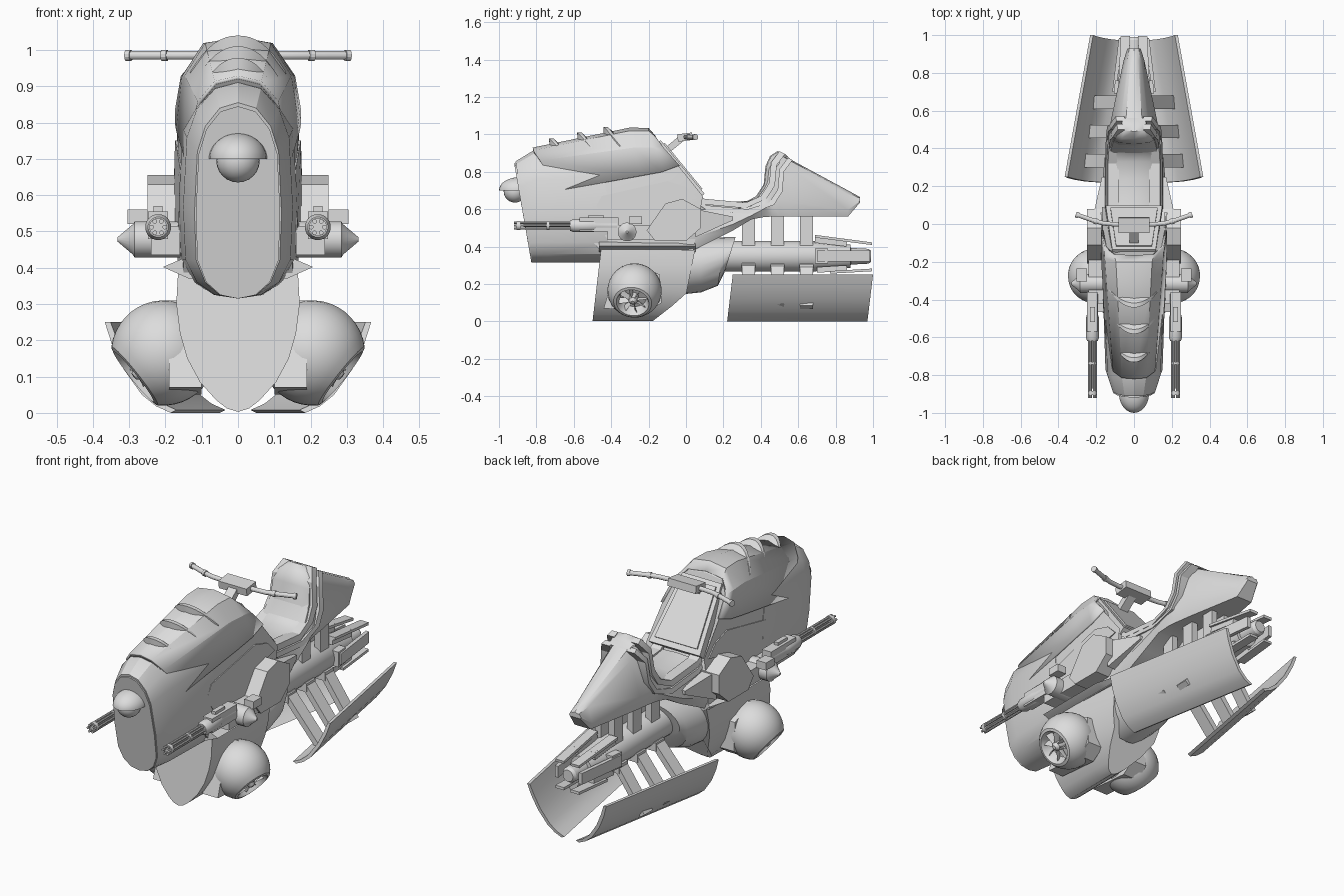
import bpy, bmesh, math
from mathutils import Vector, Matrix
from mathutils.bvhtree import BVHTree

if "Cube" in bpy.data.objects:
    bpy.data.objects.remove(bpy.data.objects["Cube"])

grey = bpy.data.materials.new("hull_grey")
grey.diffuse_color = (0.72, 0.72, 0.72, 1)
grey.use_nodes = True
grey.node_tree.nodes["Principled BSDF"].inputs["Base Color"].default_value = grey.diffuse_color


def mesh(name, verts, faces, mirror=False, angle=28):
    me = bpy.data.meshes.new(name)
    me.from_pydata([tuple(v) for v in verts], [], faces)
    bm = bmesh.new()
    bm.from_mesh(me)
    bmesh.ops.recalc_face_normals(bm, faces=bm.faces)
    bm.to_mesh(me)
    bm.free()
    me.materials.append(grey)
    ob = bpy.data.objects.new(name, me)
    bpy.context.collection.objects.link(ob)
    if mirror:
        ob.modifiers.new("mirror", "MIRROR").use_mirror_merge = False
    bpy.ops.object.select_all(action='DESELECT')
    ob.select_set(True)
    bpy.context.view_layer.objects.active = ob
    bpy.ops.object.shade_smooth_by_angle(angle=math.radians(angle))
    return ob


def loft(name, rings, mirror=False, cap=True, closed=True, angle=28):
    n = len(rings[0])
    verts = [p for r in rings for p in r]
    faces = []
    for i in range(len(rings) - 1):
        for j in range(n if closed else n - 1):
            k = (j + 1) % n
            faces.append((i*n + j, i*n + k, i*n + n + k, i*n + n + j))
    if cap:
        faces += [tuple(range(n)), tuple(range((len(rings) - 1)*n, len(rings)*n))]
    return mesh(name, verts, faces, mirror, angle)


def full(half):
    """Complete a half outline across x = 0."""
    return list(half) + [(-x, y, z) for x, y, z in reversed(half) if x > 1e-5]


def prism(name, yz, x0, x1, mirror=False):
    return loft(name, [[(x, y, z) for y, z in yz] for x in (x0, x1)], mirror)


def tube(name, path, n=20, mirror=False, sy=1.0):
    """Round sections along a path of (point, radius)."""
    pts = [Vector(p) for p, r in path]
    rings = []
    for i, (p, r) in enumerate(path):
        d = (pts[min(i + 1, len(pts) - 1)] - pts[max(i - 1, 0)]).normalized()
        up = Vector((0, 0, 1)) if abs(d.z) < .9 else Vector((0, 1, 0))
        u = d.cross(up).normalized()
        v = u.cross(d)
        rings.append([pts[i] + r*(math.cos(a)*u + sy*math.sin(a)*v)
                      for a in (2*math.pi*(k + .5)/n for k in range(n))])
    return loft(name, rings, mirror)


def bar(name, p, q, w, h, mirror=False):
    """Rectangular bar; w is its width along y or x, h its thickness."""
    p, q = Vector(p), Vector(q)
    d = (q - p).normalized()
    u = Vector((0, 1, 0)) if abs(d.y) < .7 else Vector((1, 0, 0))
    v = d.cross(u).normalized()
    ring = [u*w/2*a + v*h/2*b for a, b in ((1, 1), (-1, 1), (-1, -1), (1, -1))]
    return loft(name, [[p + c for c in ring], [q + c for c in ring]], mirror)


# nose shield with its rounded front plate
nose = [(0, .315), (.05, .325), (.09, .36), (.115, .42), (.12, .55), (.112, .72),
        (.09, .79), (.05, .84), (0, .855)]
def nose_ring(wide, lift, back):
    return full([(x*wide, -.82 - (z - .315)*.17 + back, z + lift*max(0, z - .4)/.455) for x, z in nose])
loft("nose_shield", [nose_ring(1, 0, 0), nose_ring(1.26, .055, .09), nose_ring(1.36, .09, .45)])
loft("nose_plate", [nose_ring(.97, -.01, -.007), nose_ring(.97, -.01, .01)])

# headlamp and its hood
def ball(name, c, rad, low=-math.pi/2, n=24, m=12):
    rings = []
    for i in range(m + 1):
        t = low + (math.pi/2 - low)*i/m
        rings.append([(c[0] + rad[0]*math.cos(t)*math.cos(a), c[1] + rad[1]*math.cos(t)*math.sin(a),
                       c[2] + rad[2]*math.sin(t)) for a in (2*math.pi*k/n for k in range(n))])
    return loft(name, rings)
ball("headlamp", (0, -.915, .695), (.06, .06, .06))
ball("headlamp_hood", (0, -.895, .70), (.08, .105, .07), 0)

# main cowl body
S = [[(0, -.82, .92), (.06, -.815, .905), (.105, -.78, .85), (.14, -.68, .69), (.152, -.56, .5), (.15, -.46, .38)],
     [(0, -.30, 1.027), (.085, -.30, 1.01), (.14, -.28, .92), (.163, -.24, .77), (.17, -.2, .55), (.165, -.2, .38)],
     [(0, -.2, 1.025), (.09, -.2, 1.01), (.147, -.18, .92), (.166, -.13, .79), (.172, -.05, .55), (.165, -.05, .38)],
     [(0, -.165, .985), (.10, -.16, .975), (.15, -.12, .92), (.166, -.035, .825), (.17, .09, .67), (.165, .04, .38)]]
body = loft("cowl_body", [full([p for p in s] + [(0, s[-1][1], .38)]) for s in S], angle=20)

# overlapping roof shell on the cowl
roof = []
for s in S:
    half = [(x*1.03 + (.003 if x else 0), y, z + .009) for x, y, z in s[:4]]
    roof.append([(-x, y, z) for x, y, z in reversed(half[1:])] + half)
ob = loft("roof_shell", roof, cap=False, closed=False, angle=20)
ob.modifiers.new("thick", "SOLIDIFY").thickness = .012

# curved ribs over the roof
for i, y0 in enumerate((-.72, -.57, -.43, -.29)):
    if i == 3:
        continue
    rings = []
    for k in range(-8, 9):
        s = k/8
        y = y0 + .08*s*s
        z = .935 + (y + .82)*.212 - .10*abs(s)**2.2
        t = 1 - .75*s*s
        x = s*(.108 + .012*i)
        rings.append([(x, y - .01*t, z - .02), (x, y - .012*t, z + .022*t), (x, y + .012*t, z + .022*t), (x, y + .05*t, z - .015)])
    loft("roof_rib", rings)

# dashboard panel with frame on the sloping rear of the cowl
def dash(x, t, out):
    return (x, -.165 + .255*t + .77*out, .985 - .31*t + .64*out)
def dash_ring(a, b, w0, w1, out):
    return [dash(-w0, a, out), dash(w0, a, out), dash(w1, b, out), dash(-w1, b, out)]
loft("dash_frame", [dash_ring(.08, 1, .115, .15, -.03), dash_ring(.08, 1, .115, .15, .012)])
loft("dash_panel", [dash_ring(.14, .93, .095, .125, -.03), dash_ring(.14, .93, .095, .125, .02)])

# side panels laid on the cowl
bm = bmesh.new()
bm.from_mesh(body.data)
tree = BVHTree.FromBMesh(bm)
def plate(name, yz, out):
    rings = []
    for o in (-.01, out):
        ring = []
        for y, z in yz:
            hit = tree.ray_cast(Vector((1, y, z)), Vector((-1, 0, 0)))[0]
            ring.append(((hit.x if hit else .165) + o, y, z))
        rings.append(ring)
    loft(name, rings, True)
plate("side_panel", [(-.49, .6), (-.45, .67), (-.1, .75), (.0, .72), (.06, .66), (-.1, .62), (-.2, .48), (-.38, .44), (-.43, .52)], .006)
bm.free()

# tail body: y, top, bottom, half width at top and at waist
tail = [(-.1, .65, .38, .16, .17), (.05, .64, .385, .15, .17), (.25, .62, .485, .14, .165), (.35, .63, .545, .13, .155),
        (.42, .74, .558, .115, .145), (.46, .84, .56, .10, .138), (.50, .9, .56, .075, .13), (.56, .865, .56, .07, .12),
        (.866, .70, .56, .035, .055), (.93, .665, .635, .025, .035)]
loft("tail_body", [full([(0, y, t), (wt*.6, y, t - .008), (wt, y, t - (t - b)*.16), (ww, y, b + (t - b)*.25),
                         (ww*.85, y, b), (0, y, b)]) for y, t, b, wt, ww in tail], angle=35)

# seat cushion with rounded backrest
top = [(.08, .655), (.14, .645), (.24, .638), (.33, .645), (.385, .675), (.415, .73), (.425, .83), (.45, .885), (.49, .91), (.53, .895)]
rings = []
for i, (y, z) in enumerate(top):
    w = (.125, .125, .125, .122, .118, .114, .108, .092, .07, .06)[i]
    dy, dz = (0, -.04) if i < 4 else (.03, -.03)
    rings.append(full([(0, y, z), (w*.7, y + dy*.15, z + dz*.1), (w, y + dy*.6, z + dz*.6), (w, y + dy, z + dz), (0, y + dy, z + dz)]))
loft("seat", rings, angle=40)

# stepped rims round the seat
rim = [(.07, .675), (.10, .655), (.32, .635), (.40, .67), (.445, .74), (.455, .85), (.50, .91)]
for k, (x0, x1, w) in enumerate(((.1, .138, .03), (.1, .148, .025))):
    rings = []
    for i, (y, z) in enumerate(rim):
        f = (1, 1, 1, .96, .92, .84, .62)[i]
        y2, z2 = y + (.045*k if i > 2 else .01*k), z - .035*k
        e = (0, -w) if i < 3 else (w, -w*.5)
        rings.append([(x0*f*.8, y2, z2), (x1*f, y2, z2), (x1*f + .006, y2 + e[0], z2 + e[1]), (x0*f*.8, y2 + e[0], z2 + e[1])])
    loft("seat_rim", rings, True)

# handlebars
bar("handlebar_stem", (0, -.12, .9), (0, -.015, .985), .05, .035)
bar("handlebar_block", (0, -.045, .98), (0, .035, .99), .165, .04)
tube("handlebar", [((x, y, .985), .012) for x, y in ((.05, 0), (.1, -.002), (.16, .003), (.22, .02), (.305, .05))], 12, True)
for a, b in (((.195, .012), (.21, .016)), ((.295, .046), (.308, .051))):
    tube("grip_ring", [((*a, .985), .016), ((*b, .985), .016)], 12, True)

# lower hull, the ridge above it and the rear shroud
U = [(0, .39), (.165, .39), (.17, .3), (.16, .22), (.14, .15), (.105, .085), (.06, .035), (.03, .012), (0, .003)]
def rear(z):
    return -.18 + z/.14*.18 if z < .14 else (z - .14)*.2
loft("lower_hull", [full([(x, -.455 - (.38 - z)*.118, z) for x, z in U]),
                    full([(x, -.25, z) for x, z in U]),
                    full([(x*.93, rear(z), z) for x, z in U])])
loft("hull_ridge", [[(x - .03, y, z) if x < .17 else (x - d, y, z) for x, z in ((.16, .435), (.207, .402), (.165, .37), (.13, .37), (.13, .43))]
                    for y, d in ((-.465, 0), (-.05, 0), (.05, .03))], True)
loft("rear_shroud", [[(rx*math.cos(a), y + dy*math.sin(a), zc + rz*math.sin(a)) for a in (2*math.pi*k/24 for k in range(24))]
                     for y, zc, rx, rz, dy in ((-.06, .29, .15, .15, 0), (.08, .3, .15, .145, 0), (.19, .32, .14, .13, .02), (.235, .355, .125, .095, .03))])

# side thruster pods: ball cut open downwards and outwards, with a turbine inside
axis = Vector((.78, -.1, -.62)).normalized()
rot = axis.to_track_quat('Z', 'Y').to_matrix()
C = Vector((.205, -.275, .165))
prof = [(.0, -.145)] + [(.145*math.sin(t), -.145*math.cos(t)) for t in (math.radians(9*k) for k in range(1, 16))]
prof += [(.088, .106), (.078, .085), (.07, .05), (0.001, .05)]
loft("thruster_pod", [[C + rot @ Vector((r*math.cos(a), r*math.sin(a), h)) for a in (2*math.pi*k/32 for k in range(32))]
                      for r, h in [(max(r, .001), h) for r, h in prof]], True, angle=35)
tube("thruster_hub", [(C + axis*.04, .028), (C + axis*.09, .024), (C + axis*.105, .01)], 16, True)
for k in range(8):
    a = 2*math.pi*k/8
    f = lambda r, h, da: C + rot @ Vector((r*math.cos(a + da), r*math.sin(a + da), h))
    loft("thruster_blade", [[f(.02, .06, 0), f(.02, .09, .3), f(.02, .095, .3), f(.02, .065, 0)],
                            [f(.077, .06, 0), f(.077, .09, .2), f(.077, .095, .2), f(.077, .065, 0)]], True)
# fairing that carries the pod
prism("pod_fairing", [(-.44, .07), (-.39, .24), (-.27, .31), (-.14, .25), (-.13, .1), (-.2, .05)], .1, .19, True)

# engine barrel, nozzle, clamps and fins
tube("engine", [((0, .15, .348), .083), ((0, .69, .348), .083), ((0, .7, .348), .08), ((0, .88, .348), .062),
                ((0, .881, .348), .045), ((0, .975, .348), .04), ((0, .99, .348), .03)], 24)
bar("side_clamp", (.082, .69, .35), (.075, .76, .35), .05, .08, True)
bar("side_fin", (.105, .7, .35), (.07, .985, .35), .02, .06, True)
bar("upper_fin", (.06, .69, .455), (.045, .995, .415), .05, .014, True)
bar("upper_fin_base", (.055, .69, .44), (.05, .86, .42), .035, .04, True)
bar("lower_fin", (.055, .77, .262), (.045, .995, .275), .05, .014, True)
bar("lower_fin_base", (.05, .7, .275), (.045, .86, .285), .035, .03, True)

# struts up to the tail and down to the runner panels
for i, y in enumerate((.335, .49, .645)):
    bar("tail_strut", (.04, y, .38), (.04, y, .6), .07, .035, True)
    bar("panel_strut", (.05, y, .315), (.25 - .015*i, y, .085 - .005*i), .07, .03, True)
    bar("strut_foot", (0, y, .285), (.085, y, .285), .075, .045, True)

# curved runner panels
arc = [(.367, .25), (.348, .19), (.315, .12), (.265, .05), (.225, .018), (.185, 0)]
inner = [(x - .016, z + (.008 if z < .2 else 0)) for x, z in arc]
loft("runner_panel", [[(x - d, y - .03*(.25 - z)/.25, z) for x, z in arc + inner[::-1]] for y, d in ((.25, 0), (1.0, .135))], True)

# gun mount on the body side
mount = [(-.21, .487), (-.11, .63), (-.02, .655), (.08, .6), (.08, .5), (.0, .43), (-.165, .43)]
prism("gun_mount", mount, .14, .25, True)
loft("mount_tail", [[(.14, .05, .6), (.215, .05, .6), (.215, .05, .45), (.14, .05, .45)],
                    [(.14, .25, .56), (.17, .25, .56), (.17, .25, .54), (.14, .25, .54)]], True)
bar("mount_arm", (.2, -.42, .475), (.2, -.15, .475), .08, .08, True)
tube("mount_pivot", [((.15, -.315, .478), .05), ((.285, -.315, .478), .05), ((.29, -.315, .478), .042), ((.332, -.315, .478), .006)], 20, True)
bar("mount_lug", (.25, -.27, .54), (.305, -.27, .54), .07, .04, True)

# rotary guns
G = Vector((.22, 0, .512))
def gun(name, parts, n=16):
    tube(name, [(G + Vector((0, y, 0)), r) for y, r in parts], n, True)
gun("gun_body", ((-.62, .028), (-.6, .036), (-.5, .036), (-.48, .03), (-.37, .03)))
bar("gun_receiver", G + Vector((0, -.57, .005)), G + Vector((0, -.36, .005)), .055, .075, True)
bar("gun_sight", G + Vector((0, -.52, .045)), G + Vector((0, -.44, .045)), .025, .025, True)
gun("gun_muzzle", ((-.905, .025), (-.885, .025)))
gun("gun_collar", ((-.745, .024), (-.73, .024)))
gun("gun_spindle", ((-.87, .008), (-.6, .008)), 8)
for k in range(6):
    a = math.pi*k/3
    o = G + Vector((.018*math.cos(a), 0, .018*math.sin(a)))
    tube("gun_barrel", [(o + Vector((0, -.92, 0)), .0065), (o + Vector((0, -.6, 0)), .0065)], 8, True)
